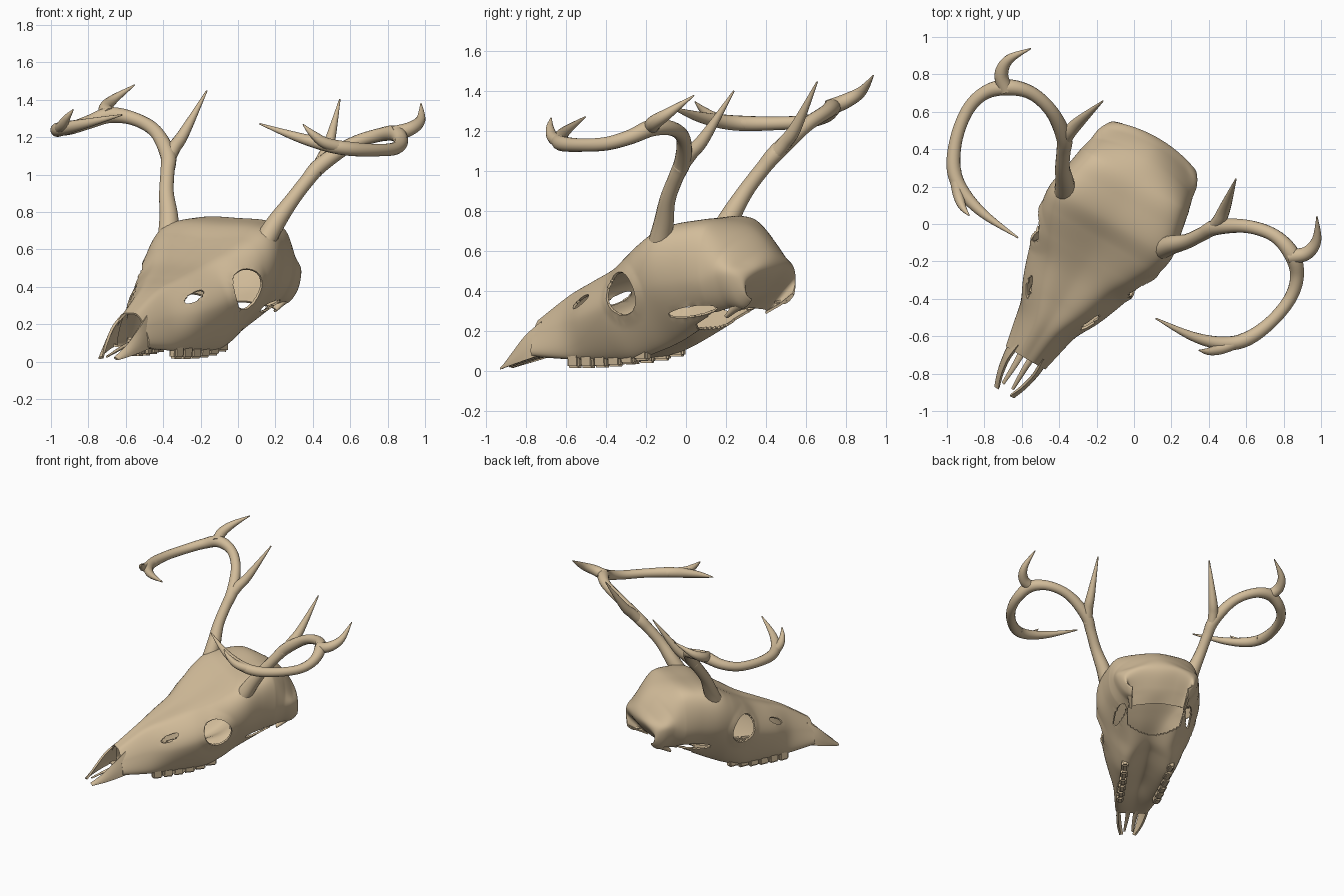
import bpy, bmesh, math
from mathutils import Vector, Matrix

if "Cube" in bpy.data.objects:
    bpy.data.objects.remove(bpy.data.objects["Cube"])

# Skull frame: u = sideways, v = towards the back, w = up; turned and slightly rolled
R, B = Vector((0.861, -0.505, -0.056)).normalized(), Vector((0.506, 0.8625, 0)).normalized()
U = R.cross(B).normalized()
FRAME = Matrix((R, B, U)).transposed().to_4x4()
FRAME.translation = Vector((-0.124, 0.073, 0))

bone = bpy.data.materials.new("bone")
bone.diffuse_color = (0.64, 0.50, 0.32, 1)
bone.use_nodes = True
bone.node_tree.nodes["Principled BSDF"].inputs["Base Color"].default_value = bone.diffuse_color


def spline(pts, n):
    """Catmull-Rom through a list of tuples (first and last are phantom ends)."""
    out = []
    for i in range(1, len(pts) - 2):
        p = [Vector(q) for q in pts[i - 1:i + 3]]
        for k in range(n):
            t = k / n
            out.append(0.5 * (2 * p[1] + (p[2] - p[0]) * t
                              + (2 * p[0] - 5 * p[1] + 4 * p[2] - p[3]) * t * t
                              + (3 * p[1] - p[0] - 3 * p[2] + p[3]) * t ** 3))
    return out + [Vector(pts[-2])]


def ends(pts):
    return [pts[0]] + list(pts) + [pts[-1]]


def finish(bm, name, thickness=0):
    """Turn a right-half bmesh into a mirrored, smooth object."""
    bmesh.ops.recalc_face_normals(bm, faces=bm.faces)
    for f in bm.faces:
        f.smooth = True
    me = bpy.data.meshes.new(name)
    bm.to_mesh(me)
    bm.free()
    me.materials.append(bone)
    ob = bpy.data.objects.new(name, me)
    bpy.context.collection.objects.link(ob)
    ob.matrix_world = FRAME
    ob.modifiers.new("Mirror", 'MIRROR').merge_threshold = 0.0005
    if thickness:
        s = ob.modifiers.new("Solidify", 'SOLIDIFY')
        s.thickness, s.offset = thickness, 0
    ob.modifiers.new("Edges", 'EDGE_SPLIT').split_angle = math.radians(45)
    return ob


def grid(bm, rows):
    vs = [[bm.verts.new(p) for p in r] for r in rows]
    return [[bm.faces.new((a[j], a[j + 1], b[j + 1], b[j])) for j in range(len(a) - 1)]
            for a, b in zip(vs, vs[1:])]


def tube(name, path, n=7, sides=14, flat=1.0):
    """Tapered tube along (u, v, w, radius) points."""
    pts = spline(ends(path), n)
    bm = bmesh.new()
    rings, side = [], Vector((0.3, 0.2, 1))
    for i, p in enumerate(pts):
        d = (pts[min(i + 1, len(pts) - 1)].xyz - pts[max(i - 1, 0)].xyz).normalized()
        side = (side - d * side.dot(d)).normalized()
        other = d.cross(side)
        rings.append([bm.verts.new(p.xyz + p.w * (flat * side * math.cos(a) + other * math.sin(a)))
                      for a in (2 * math.pi * k / sides for k in range(sides))])
    for a, b in zip(rings, rings[1:]):
        for k in range(sides):
            m = (k + 1) % sides
            bm.faces.new((a[k], a[m], b[m], b[k]))
    bm.faces.new(rings[0])
    bm.faces.new(rings[-1])
    return finish(bm, name)


# Skull shell: v, crown w, brow u w, cheek u w, jaw edge u w, floor w
SECTIONS = [
    (-0.91, 0.255, 0.045, 0.245, 0.090, 0.18, 0.112, 0.09, 0.08),
    (-0.72, 0.375, 0.070, 0.36, 0.140, 0.24, 0.145, 0.08, 0.10),
    (-0.56, 0.445, 0.125, 0.43, 0.225, 0.28, 0.150, 0.07, 0.13),
    (-0.40, 0.51, 0.175, 0.50, 0.285, 0.33, 0.165, 0.07, 0.14),
    (-0.28, 0.575, 0.240, 0.57, 0.315, 0.38, 0.180, 0.08, 0.15),
    (-0.16, 0.65, 0.295, 0.645, 0.350, 0.43, 0.180, 0.12, 0.17),
    (-0.05, 0.725, 0.320, 0.70, 0.360, 0.45, 0.170, 0.17, 0.19),
    (0.08, 0.755, 0.300, 0.72, 0.340, 0.47, 0.190, 0.24, 0.25),
    (0.20, 0.76, 0.270, 0.72, 0.325, 0.48, 0.205, 0.30, 0.32),
    (0.32, 0.715, 0.245, 0.65, 0.310, 0.50, 0.205, 0.33, 0.36),
    (0.41, 0.625, 0.210, 0.56, 0.295, 0.50, 0.205, 0.33, 0.40),
    (0.455, 0.52, 0.150, 0.51, 0.245, 0.46, 0.205, 0.37, 0.40),
    (0.38, 0.40, 0.120, 0.40, 0.210, 0.38, 0.200, 0.32, 0.34),
    (0.29, 0.32, 0.100, 0.31, 0.175, 0.30, 0.190, 0.28, 0.28),
]
# Holes in the side wall: centre v w, half sizes, tilt
HOLES = [(-0.255, 0.405, 0.095, 0.107, 0.0),     # eye socket
         (-0.57, 0.355, 0.068, 0.018, 0.5),      # slot in front of the eye
         (0.11, 0.315, 0.13, 0.026, 0.15)]       # gap under the cheek arch
SPAN = 16


def hole_offset(hole, co):
    cv, cw, hv, hw, tilt = hole
    dv, dw = co.y - cv, co.z - cw
    c, s = math.cos(tilt), math.sin(tilt)
    return math.hypot((c * dv + s * dw) / hv, (c * dw - s * dv) / hw)


rows = []
for s in spline(ends(SECTIONS), 11):
    v, top, bu, bw, cu, cw, ju, jw, fl = s
    prof = [(-bu, bw), (0, top), (bu, bw), (cu, cw), (ju, jw), (0, fl), (-ju, jw)]
    row = []
    for p in spline(prof, SPAN):
        bend = 0.7 * p.x ** 2 * min(1, max(0, (v - 0.2) / 0.15))
        co = Vector((max(p.x, 0), v - bend, p.y))
        d = hole_offset(HOLES[0], co)
        if co.x > 0.15 and d < 1.5:             # raised socket rim
            co.x += 0.010 * (1 - abs(d - 1) / 0.5) if d > 1 else 0.010
        row.append(co)
    rows.append(row)
bm = bmesh.new()
faces = grid(bm, rows)
dead = set()
for i, strip in enumerate(faces):
    for j, f in enumerate(strip):
        c = f.calc_center_median()
        open_floor = j >= 3 * SPAN and c.y > 0.0 + 0.5 * c.x
        in_hole = i < 100 and c.x > 0.06 and any(hole_offset(h, c) < 1 for h in HOLES)
        if open_floor or in_hole:
            dead.add(f)
bmesh.ops.delete(bm, geom=list(dead), context='FACES')
for vert in bm.verts:                           # tidy hole outlines
    if vert.is_boundary and vert.co.x > 0.06 and vert.co.y < 0.23:
        for h in HOLES:
            d = hole_offset(h, vert.co)
            if 0.6 < d < 1.4:
                vert.co.y = h[0] + (vert.co.y - h[0]) / d
                vert.co.z = h[1] + (vert.co.z - h[1]) / d
finish(bm, "skull", 0.012)

# Forked nose bones: outer plates and thin inner bars
upper = spline(ends([(0.072, -0.87, 0.25), (0.078, -0.96, 0.18), (0.062, -1.05, 0.09), (0.035, -1.125, 0.02)]), 6)
lower = spline(ends([(0.112, -0.86, 0.085), (0.103, -0.95, 0.06), (0.085, -1.04, 0.035), (0.055, -1.125, 0.012)]), 6)
bm = bmesh.new()
grid(bm, [[a.lerp(b, t) + Vector((0.03 * t * (1 - t), 0, 0)) for t in (0, 0.25, 0.5, 0.75, 1)]
          for a, b in zip(upper, lower)])
finish(bm, "nose_plates", 0.014)
tube("nose_bars", [(0.035, -0.82, 0.10, 0.022), (0.028, -0.95, 0.07, 0.017),
                   (0.03, -1.09, 0.025, 0.009)], sides=8, flat=0.6)

# Cheek teeth
bm = bmesh.new()
for i in range(6):
    t = i / 5
    size = 0.075 + 0.01 * t
    m = (Matrix.Translation((0.138 + 0.03 * t, -0.645 + 0.41 * t, 0.073 + 0.04 * t ** 3))
         @ Matrix.Rotation(-0.15, 4, 'Z') @ Matrix.Diagonal((0.05, size, 0.10, 1)))
    bmesh.ops.create_cube(bm, size=1, matrix=m)
bmesh.ops.bevel(bm, geom=bm.edges[:], offset=0.01, segments=2, affect='EDGES')
finish(bm, "teeth")

# Antlers: main beam and tines
tube("antler_beams", [
    (0.265, -0.10, 0.52, 0.050), (0.293, -0.05, 0.64, 0.058), (0.33, 0.003, 0.755, 0.051),
    (0.387, 0.064, 0.88, 0.040), (0.432, 0.14, 0.99, 0.038), (0.475, 0.21, 1.08, 0.042),
    (0.607, 0.295, 1.197, 0.036), (0.756, 0.326, 1.255, 0.036), (0.887, 0.285, 1.27, 0.043),
    (0.97, 0.199, 1.227, 0.037), (1.0, 0.076, 1.195, 0.034), (0.975, -0.084, 1.187, 0.034),
    (0.908, -0.229, 1.19, 0.038), (0.81, -0.31, 1.205, 0.036), (0.65, -0.36, 1.24, 0.025),
    (0.427, -0.377, 1.297, 0.004)])
tube("inner_tines", [(0.46, 0.18, 1.04, 0.036), (0.465, 0.25, 1.115, 0.036),
                     (0.452, 0.327, 1.196, 0.030), (0.413, 0.482, 1.427, 0.004)])
tube("rear_tines", [(0.88, 0.27, 1.27, 0.040), (0.947, 0.331, 1.30, 0.037),
                    (0.955, 0.42, 1.348, 0.026), (0.888, 0.53, 1.432, 0.003)])
tube("front_tines", [(0.90, -0.23, 1.19, 0.034), (0.82, -0.335, 1.215, 0.03),
                     (0.765, -0.385, 1.26, 0.02), (0.713, -0.407, 1.31, 0.003)])
